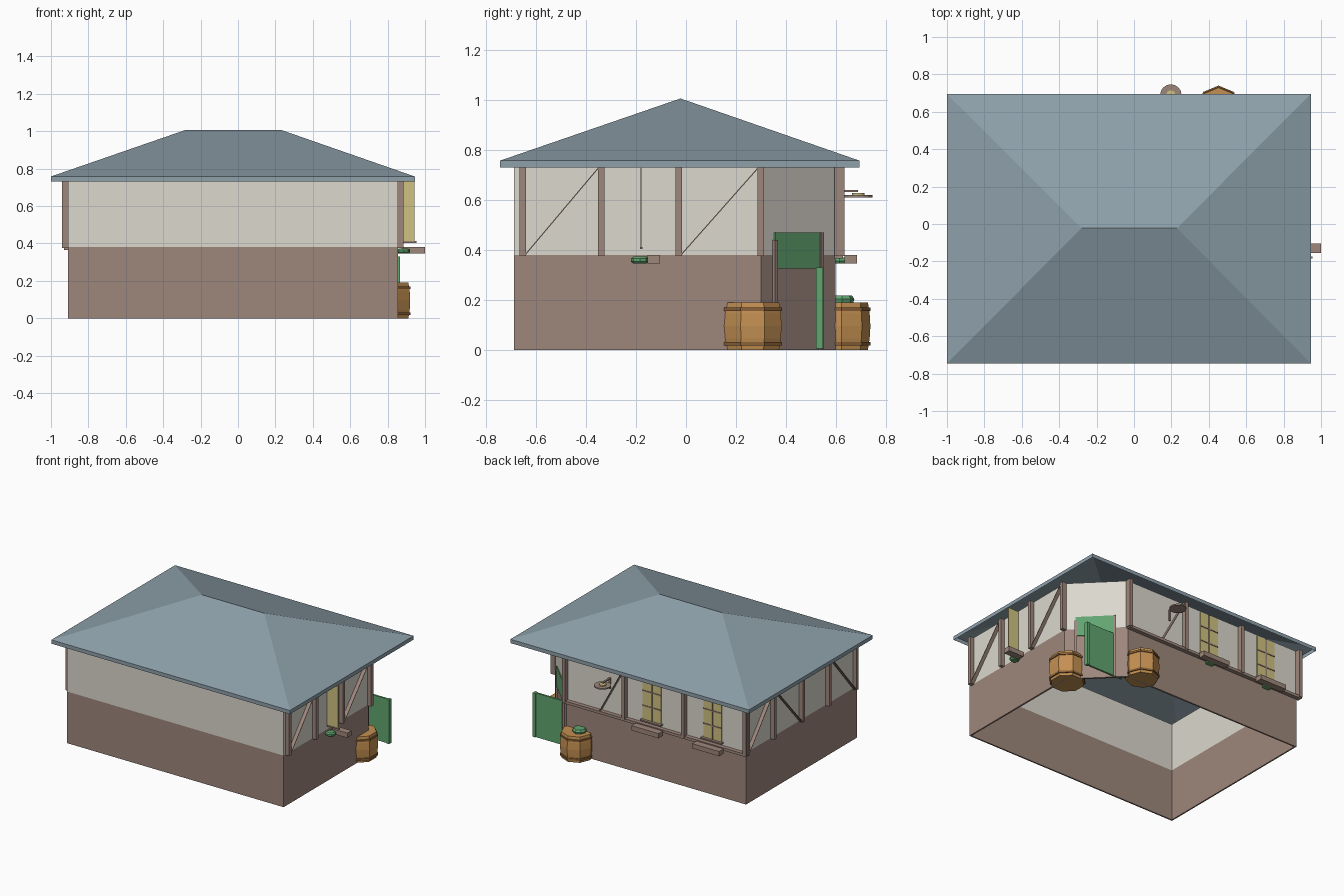
import bpy, bmesh, math
from mathutils import Matrix, Vector

if "Cube" in bpy.data.objects:
    bpy.data.objects.remove(bpy.data.objects["Cube"])


def material(name, r, g, b):
    m = bpy.data.materials.new(name)
    lin = [((c / 255 + 0.055) / 1.055) ** 2.4 for c in (r, g, b)]
    m.diffuse_color = (*lin, 1)
    m.use_nodes = True
    m.node_tree.nodes["Principled BSDF"].inputs["Base Color"].default_value = m.diffuse_color
    return m


SLATE = material("slate_blue", 142, 160, 170)
PLASTER = material("plaster_cream", 220, 216, 206)
BROWN = material("timber_brown", 158, 135, 124)
GREEN = material("leaf_green", 98, 165, 112)
OAK = material("barrel_oak", 196, 144, 82)
HOOP = material("hoop_brown", 140, 98, 55)
YELLOW = material("window_yellow", 208, 194, 130)


def mesh_object(name, verts, faces, mat):
    me = bpy.data.meshes.new(name)
    me.from_pydata(verts, [], faces)
    ob = bpy.data.objects.new(name, me)
    bpy.context.collection.objects.link(ob)
    me.materials.append(mat)
    return ob


def box(name, lo, hi, mat, turn=0):
    """Box between two corners, turned about its own vertical axis."""
    bm = bmesh.new()
    bmesh.ops.create_cube(bm, size=1)
    lo, hi = Vector(lo), Vector(hi)
    mid, size = (lo + hi) / 2, hi - lo
    bm.transform(Matrix.Translation(mid) @ Matrix.Rotation(turn, 4, 'Z')
                 @ Matrix.Diagonal((*size, 1)))
    ob = mesh_object(name, [], [], mat)
    bm.to_mesh(ob.data)
    bm.free()
    return ob


def lathe(name, centre, profile, mat, sides=8, phase=0.0):
    """Closed solid of revolution from (radius, z) pairs."""
    verts, faces = [], []
    for r, z in profile:
        for i in range(sides):
            a = phase + 2 * math.pi * i / sides
            verts.append((centre[0] + r * math.cos(a), centre[1] + r * math.sin(a), z))
    n = len(profile)
    for k in range(n - 1):
        for i in range(sides):
            j = (i + 1) % sides
            faces.append((k * sides + i, k * sides + j, (k + 1) * sides + j, (k + 1) * sides + i))
    faces.append(tuple(reversed(range(sides))))
    faces.append(tuple(range((n - 1) * sides, n * sides)))
    return mesh_object(name, verts, faces, mat)


def brace(name, a, b, depth):
    """Thin slanted board from a to b, spread along depth."""
    a, b, d = Vector(a), Vector(b), Vector(depth)
    t = d.cross(b - a).normalized() * 0.002
    v = [p + e + s for p in (a, b) for e, s in ((d * 0, t), (d, t), (d, -t), (d * 0, -t))]
    ob = mesh_object(name, v, [(0, 1, 2, 3), (7, 6, 5, 4), (0, 4, 5, 1), (1, 5, 6, 2),
                               (2, 6, 7, 3), (3, 7, 4, 0)], BROWN)
    bm = bmesh.new()
    bm.from_mesh(ob.data)
    bmesh.ops.recalc_face_normals(bm, faces=bm.faces)
    bm.to_mesh(ob.data)
    bm.free()


# walls: open shells with one corner cut off for the entrance
PLAN = [(-.91, -.69), (.855, -.69), (.855, .3), (.555, .6), (-.91, .6)]


def wall(name, z0, z1, mat):
    n = len(PLAN)
    verts = [(x, y, z) for z in (z0, z1) for x, y in PLAN]
    faces = [(i, (i + 1) % n, (i + 1) % n + n, i + n) for i in range(n)]
    ob = mesh_object(name, verts, faces, mat)
    mod = ob.modifiers.new("thickness", 'SOLIDIFY')
    mod.thickness = 0.015
    mod.offset = -1


wall("lower_wall", 0, .38, BROWN)
wall("upper_wall", .38, .735, PLASTER)

# hipped roof with fascia, open beneath
X0, X1, Y0, Y1 = -1, .945, -.745, .695
rim = [(X0, Y0), (X1, Y0), (X1, Y1), (X0, Y1)]
rv = [(x, y, z) for z in (.73, .758) for x, y in rim] + [(-.28, -.022, 1.007), (.23, -.022, 1.007)]
rf = [(i, (i + 1) % 4, (i + 1) % 4 + 4, i + 4) for i in range(4)]
rf += [(4, 5, 9, 8), (5, 6, 9), (6, 7, 8, 9), (7, 4, 8)]
mesh_object("roof", rv, rf, SLATE)

# timber posts on the side and back walls
for y in (-.655, -.34, -.03, .3, .61):
    if y < .6:
        box("right_post", (.85, y - .013, .375), (.885, y + .013, .735), BROWN)
    box("left_post", (-.94, y - .013, .375), (-.905, y + .013, .735), BROWN)
for x in (-.92, -.415, .07, .555):
    box("back_post", (x - .013, .595, .375), (x + .013, .635, .735), BROWN)
box("back_rail", (-.93, .595, .365), (.56, .63, .385), BROWN)

# slanted braces
for y0, y1 in ((-.645, -.35), (-.02, .29)):
    brace("right_brace", (.854, y0, .38), (.854, y1, .73), (.028, 0, 0))
for y0, y1 in ((.6, .31), (-.02, .29), (-.645, -.35)):
    brace("left_brace", (-.909, y0, .38), (-.909, y1, .73), (-.028, 0, 0))
brace("back_brace", (.27, .599, .38), (.08, .599, .73), (0, .028, 0))

# back windows with glazing bars, flower boxes and plants
for x in (-.146, -.64):
    box("back_window", (x - .075, .598, .41), (x + .075, .606, .725), YELLOW)
    box("window_bar", (x - .005, .604, .41), (x + .005, .61, .725), BROWN)
    for z in (.51, .62):
        box("window_bar", (x - .075, .604, z - .004), (x + .075, .61, z + .004), BROWN)
    box("flower_box", (x - .11, .635, .345), (x + .11, .685, .38), BROWN)
    box("window_sill", (x - .085, .6, .4), (x + .085, .625, .41), BROWN)
    lathe("box_plant", (x, .615), [(.03, .345), (.036, .355), (.03, .37)], GREEN)

# right window leaf standing out from the wall, with box and plant
box("right_window", (.85, -.182, .41), (.943, -.178, .73), YELLOW)
box("right_sill", (.85, -.185, .403), (.955, -.175, .412), BROWN)
box("right_flower_box", (.875, -.155, .345), (1.0, -.105, .38), BROWN)
lathe("right_plant", (.885, -.185), [(.026, .345), (.035, .353), (.035, .366), (.026, .373)], GREEN)

# entrance: open door leaf, jambs and green header on the cut corner
box("door", (.56, .527, .005), (.863, .541, .33), GREEN)
box("door_edge", (.845, .52, .005), (.866, .548, .33), GREEN)
for x, y, h in ((.806, .357, .44), (.622, .541, .47)):
    box("door_jamb", (x - .008, y - .008, 0), (x + .008, y + .008, h), BROWN, math.pi / 4)
box("door_header", (.575, .448, .325), (.845, .454, .47), GREEN, -math.pi / 4).location = (0.0, 0.0, 0.0)

# barrels with hoops
for x, y, ph in ((.805, .267, math.pi / 8), (.452, .623, 0)):
    k = 1 / math.cos(ph)
    lathe("barrel", (x, y), [(.106 * k, 0), (.113 * k, .045), (.116 * k, .095),
                             (.113 * k, .145), (.106 * k, .19)], OAK, 8, ph)
    for z, in ((.025,), (.163,)):
        lathe("barrel_hoop", (x, y), [(.117 * k, z - .007), (.117 * k, z + .007)], HOOP, 8, ph)
lathe("barrel_plant", (.43, .625), [(.045, .188), (.05, .203), (.04, .217)], GREEN)

# hanging lamp on the back wall
lathe("lamp_plate", (.197, .69), [(.057, .611), (.057, .62)], BROWN, 16)
lathe("lamp_light", (.197, .69), [(.025, .62), (.025, .628)], YELLOW, 12)
box("lamp_bracket", (.19, .59, .632), (.204, .69, .64), BROWN)
box("lamp_arm", (.19, .6, .56), (.204, .61, .64), BROWN)
